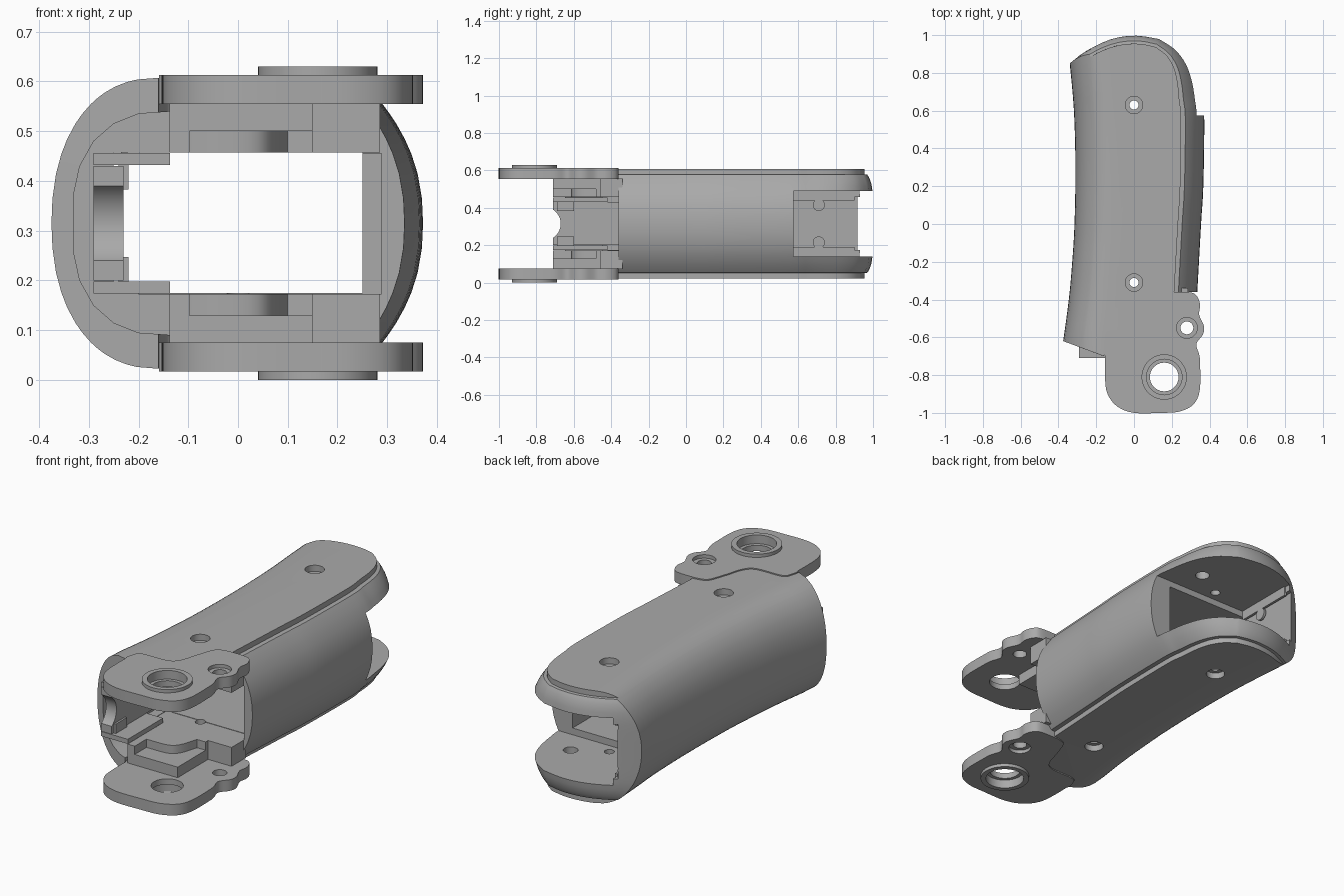
import bpy, bmesh, math
from mathutils import Vector

if "Cube" in bpy.data.objects:
    bpy.data.objects.remove(bpy.data.objects["Cube"])

MID = 0.315  # height of the symmetry plane

grey = bpy.data.materials.new("plain grey")
grey.use_nodes = True
grey.diffuse_color = (0.4, 0.4, 0.4, 1)
grey.node_tree.nodes["Principled BSDF"].inputs["Base Color"].default_value = (0.4, 0.4, 0.4, 1)


def loft(name, rings):
    """Closed solid through rings of equal length."""
    bm = bmesh.new()
    rows = [[bm.verts.new(p) for p in ring] for ring in rings]
    n = len(rows[0])
    for a, b in zip(rows, rows[1:]):
        for i in range(n):
            j = (i + 1) % n
            bm.faces.new((a[i], a[j], b[j], b[i]))
    bm.faces.new(rows[0][::-1])
    bm.faces.new(rows[-1])
    bmesh.ops.recalc_face_normals(bm, faces=bm.faces)
    mesh = bpy.data.meshes.new(name)
    bm.to_mesh(mesh)
    bm.free()
    mesh.materials.append(grey)
    ob = bpy.data.objects.new(name, mesh)
    bpy.context.collection.objects.link(ob)
    return ob


def slab(name, outline, z0, z1):
    return loft(name, [[(x, y, z) for x, y in outline] for z in (z0, z1)])


def box(name, x0, x1, y0, y1, z0, z1):
    return slab(name, [(x0, y0), (x1, y0), (x1, y1), (x0, y1)], z0, z1)


def disc(name, x, y, r, z0, z1):
    angles = [math.tau * i / 40 for i in range(40)]
    return slab(name, [(x + r * math.cos(a), y + r * math.sin(a)) for a in angles], z0, z1)


def side_disc(name, x0, x1, y, z, r):
    angles = [math.tau * i / 40 for i in range(40)]
    return loft(name, [[(x, y + r * math.cos(a), z + r * math.sin(a)) for a in angles]
                       for x in (x0, x1)])


def cut(ob, *cutters):
    for c in cutters:
        c.hide_render = True
        mod = ob.modifiers.new("cut", 'BOOLEAN')
        mod.operation = 'DIFFERENCE'
        mod.solver = 'EXACT'
        mod.object = c
        bpy.ops.object.select_all(action='DESELECT')
        bpy.context.view_layer.objects.active = ob
        ob.select_set(True)
        bpy.ops.object.modifier_apply(modifier=mod.name)
        bpy.data.objects.remove(c)


def smooth_path(pts, steps=4):
    """Catmull-Rom curve through the points, ends kept."""
    v = [Vector(p) for p in pts]
    v = [v[0]] + v + [v[-1]]
    out = []
    for a, b, c, d in zip(v, v[1:], v[2:], v[3:]):
        for k in range(steps):
            t = k / steps
            out.append(0.5 * (2 * b + (c - a) * t + (2 * a - 5 * b + 4 * c - d) * t ** 2
                              + (3 * b - a - 3 * c + d) * t ** 3))
    return out + [v[-1]]


def span(side, z0, z1):
    """Height range on the upper (1) or lower (-1) half."""
    a, b = MID + side * (z0 - MID), MID + side * (z1 - MID)
    return min(a, b), max(a, b)


# Plan curves of the grip: seam to the hinge plate, left and right edges
seam = smooth_path([(-.16, -.70), (-.15, -.655), (-.12, -.617), (.02, -.61), (.07, -.57),
                    (.1, -.48), (.13, -.395), (.155, -.37), (.2, -.36)])
# right edge: x, y, then how far the upper rounding pulls it in along x and y
right = smooth_path([(.335, -.36, 1, 0), (.355, 0, 1, 0), (.367, .2, 1, 0), (.372, .55, 1, 0),
                     (.362, .66, 1, .1), (.341, .76, .9, .3), (.303, .85, .75, .5),
                     (.235, .927, .5, .8), (.14, .982, .2, 1)])
left = smooth_path([(-.34, .85), (-.318, .6), (-.31, .3), (-.315, 0), (-.327, -.2),
                    (-.345, -.4), (-.375, -.62)])


def grip_ring(h, side):
    top = .292
    d_left = .21 * (1 - max(0, 1 - (h / top) ** 2.2) ** (1 / 2.2))
    k = min(h, .262) / .262
    lip = .022 if h > .263 else 0
    d_right = .1 * k ** 2.3 + lip
    d_back = .03 * k ** 6 + lip * .7
    ring = [(p.x, p.y) for p in seam]
    ring += [(p[0] - p[2] * d_right, p[1] - p[3] * d_back) for p in right]
    x_corner = left[0].x + d_left
    for i in range(9):
        x = .06 + (x_corner - .06) * i / 8
        ring.append((x, 1 - 1.3 * x * x - d_back))
    ring += [(p.x + d_left, p.y) for p in left[2:-1]]
    ring.append((left[-1].x + d_left, left[-1].y - .37 * d_left))
    return [(x, y, MID + side * h) for x, y in ring]


heights = [0, .05, .1, .14, .17, .2, .22, .24, .252, .262, .264, .275, .284, .289, .292]
grip = loft("grip_body", [grip_ring(h, -1) for h in heights[:0:-1]]
            + [grip_ring(h, 1) for h in heights])

# Hollow the grip: long cavity, side window, front pocket
pocket_half = [(-.13, .225), (-.2, .22), (-.25, .2), (-.29, .165), (-.318, .115), (-.33, .06)]
pocket = [(x, MID + h) for x, h in pocket_half] + [(x, MID - h) for x, h in pocket_half[::-1]]
cut(grip,
    box("cavity", -.25, .25, -1, 1.2, .175, .457),
    box("cavity_mouth", -.2, .288, -1, -.3, .173, .455),
    box("window", -.23, 1, .575, 1.3, .14, .49),
    loft("front_pocket", [[(x, y, z) for x, z in pocket] for y in (-1, -.45)]))
for y in (-.31, .63):
    cut(grip, disc("screw_hole", 0, y, .024, -.1, .8))
    for side in (1, -1):
        cut(grip, disc("screw_recess", 0, y, .046, *span(side, .575, .7)))
        if y > 0:
            cut(grip, disc("inner_hole", .16, .72, .035, *span(side, .45, .53)))

parts = [grip]

# Hinge plates with a raised ring, and the frame bars under them
plate_edge = smooth_path([(.2, -.36), (.3, -.362), (.335, -.385), (.35, -.43), (.345, -.48),
                          (.37, -.54), (.365, -.585), (.33, -.635), (.345, -.69), (.35, -.74),
                          (.348, -.88), (.315, -.955), (.24, -.993), (.14, -1), (0, -1),
                          (-.09, -.965), (-.14, -.9), (-.153, -.82), (-.153, -.7)])
plate = [(p.x, p.y) for p in seam[1:-1]] + [(p.x, p.y) for p in plate_edge]
for side, tag in ((1, "upper"), (-1, "lower")):
    hinge = slab(tag + "_hinge_plate", plate, *span(side, .555, .613))
    ring = disc(tag + "_hinge_ring", .16, -.81, .12, *span(side, .6, .63))
    for ob in (hinge, ring):
        cut(ob, disc("bore", .16, -.81, .076, -.1, .8),
            disc("bore_recess", .16, -.81, .094, *span(side, .585, .7)))
    cut(hinge, disc("pin_hole", .28, -.55, .034, -.1, .8),
        disc("pin_recess", .28, -.55, .055, *span(side, .595, .7)))

    bar = box(tag + "_frame_bar", -.138, .15, -.71, -.34, *span(side, .457, .557))
    cut(bar, box("bar_pocket", -.097, .3, -.9, -.48, *span(side, .4, .5)))
    block = box(tag + "_frame_block", .1, .285, -.46, -.34, *span(side, .457, .557))
    arm = box(tag + "_frame_arm", -.29, -.137, -.71, -.42, *span(side, .432, .456))
    tab = box(tag + "_frame_tab", -.24, -.22, -.69, -.6, *span(side, .383, .432))
    strip = box(tag + "_clip_strip", -.235, -.222, .575, .9, *span(side, .44, .495))
    knob = side_disc(tag + "_clip_knob", -.235, -.222, .71, MID + side * .1, .032)
    parts += [hinge, ring, bar, block, arm, tab, strip, knob]

# Inner web along the right wall, with a rounded notch at its front
web = box("frame_web", -.29, -.23, -.71, .56, .2, .43)
cut(web, side_disc("web_notch", -.4, -.1, -.76, MID, .09))
parts.append(web)

for ob in parts:
    bpy.ops.object.select_all(action='DESELECT')
    bpy.context.view_layer.objects.active = ob
    ob.select_set(True)
    bpy.ops.object.shade_smooth_by_angle(angle=math.radians(32))
